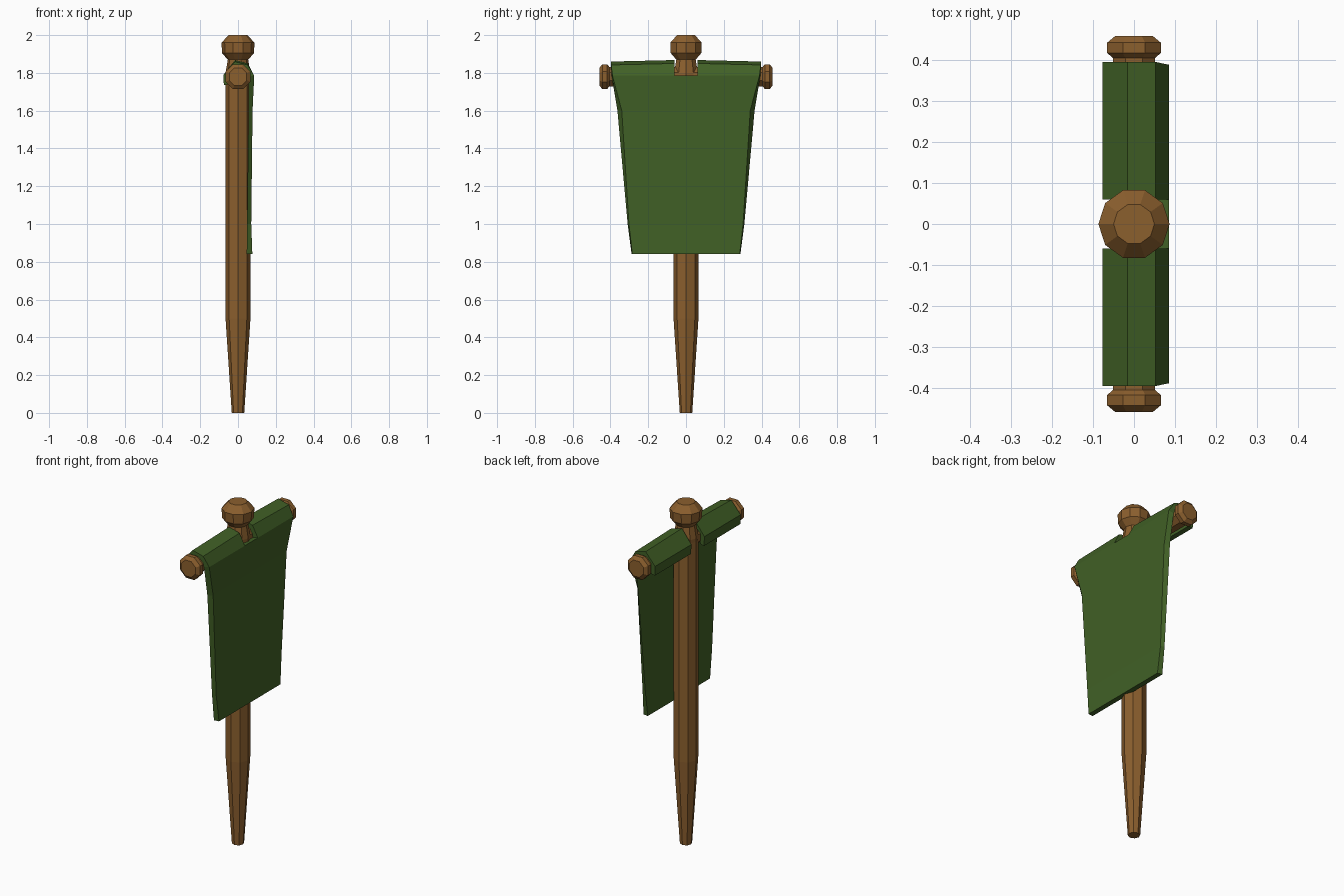
import bpy, bmesh, math
from mathutils import Matrix

if "Cube" in bpy.data.objects:
    bpy.data.objects.remove(bpy.data.objects["Cube"])


def material(name, rgb):
    m = bpy.data.materials.new(name)
    m.diffuse_color = (*rgb, 1)
    m.use_nodes = True
    m.node_tree.nodes["Principled BSDF"].inputs["Base Color"].default_value = m.diffuse_color
    return m


wood = material("brown wood", (0.26, 0.115, 0.027))
green = material("green cloth", (0.052, 0.117, 0.019))


def finish(bm, name, mat):
    bmesh.ops.recalc_face_normals(bm, faces=bm.faces)
    me = bpy.data.meshes.new(name)
    bm.to_mesh(me)
    bm.free()
    me.materials.append(mat)
    ob = bpy.data.objects.new(name, me)
    bpy.context.collection.objects.link(ob)
    return ob


def turned(name, profile, sides, mat, matrix=Matrix(), phase=0.0):
    """Closed lathe solid from (radius, height) pairs."""
    bm = bmesh.new()
    rings = []
    for r, z in profile:
        rings.append([bm.verts.new((r * math.cos(phase + math.tau * i / sides),
                                    r * math.sin(phase + math.tau * i / sides), z))
                      for i in range(sides)])
    for a, b in zip(rings, rings[1:]):
        for i in range(sides):
            j = (i + 1) % sides
            bm.faces.new((a[i], a[j], b[j], b[i]))
    bm.faces.new(rings[0])
    bm.faces.new(rings[-1])
    bm.transform(matrix)
    return finish(bm, name, mat)


# Tapered pole, with a knob on top
turned("pole", [(0.033, 0), (0.066, 0.5), (0.066, 1.80)], 8, wood)
turned("knob", [(0.066, 1.78), (0.066, 1.80), (0.054, 1.87), (0.085, 1.905),
                (0.087, 1.96), (0.05, 2.0)], 10, wood)

# Crossbar along y with flared end caps
half = [(0.055, 0.405), (0.071, 0.418), (0.071, 0.443), (0.05, 0.459)]
bar = [(r, -z) for r, z in reversed(half)] + half
turned("crossbar", bar, 8, wood,
       Matrix.Translation((0, 0, 1.78)) @ Matrix.Rotation(-math.pi / 2, 4, 'X'), math.pi / 8)

# Banner: outer x, z, half width, then inner x, z, half width
rows = [
    (-0.075, 1.735, 0.395, -0.050, 1.740, 0.395),
    (-0.077, 1.790, 0.396, -0.048, 1.785, 0.396),
    (-0.016, 1.860, 0.396, -0.012, 1.832, 0.396),
    (0.052, 1.842, 0.396, 0.036, 1.818, 0.396),
    (0.086, 1.785, 0.389, 0.055, 1.780, 0.393),
    (0.077, 1.600, 0.340, 0.056, 1.600, 0.363),
    (0.070, 1.000, 0.302, 0.048, 1.000, 0.309),
    (0.076, 0.840, 0.284, 0.046, 0.840, 0.288),
]
bm = bmesh.new()
gap = 0.06


def columns(x, z, w):
    return [bm.verts.new((x, y, z + (0.008 if z > 1.81 and abs(y) == gap else 0)))
            for y in (-w, -gap, gap, w)]


outer = [columns(*r[:3]) for r in rows]
inner = [columns(*r[3:]) for r in rows]
# the sleeve (first four bands) is split around the pole
cells = {(i, j) for i in range(len(rows) - 1) for j in range(3) if j != 1 or i >= 4}
for i, j in cells:
    corners = [(i, j), (i + 1, j), (i + 1, j + 1), (i, j + 1)]
    bm.faces.new([outer[a][b] for a, b in corners])
    bm.faces.new([inner[a][b] for a, b in reversed(corners)])
    neighbours = [(i, j - 1), (i + 1, j), (i, j + 1), (i - 1, j)]
    for k, n in enumerate(neighbours):
        if n not in cells:
            (a, b), (c, d) = corners[k], corners[(k + 1) % 4]
            bm.faces.new((outer[a][b], outer[c][d], inner[c][d], inner[a][b]))
finish(bm, "banner", green)
